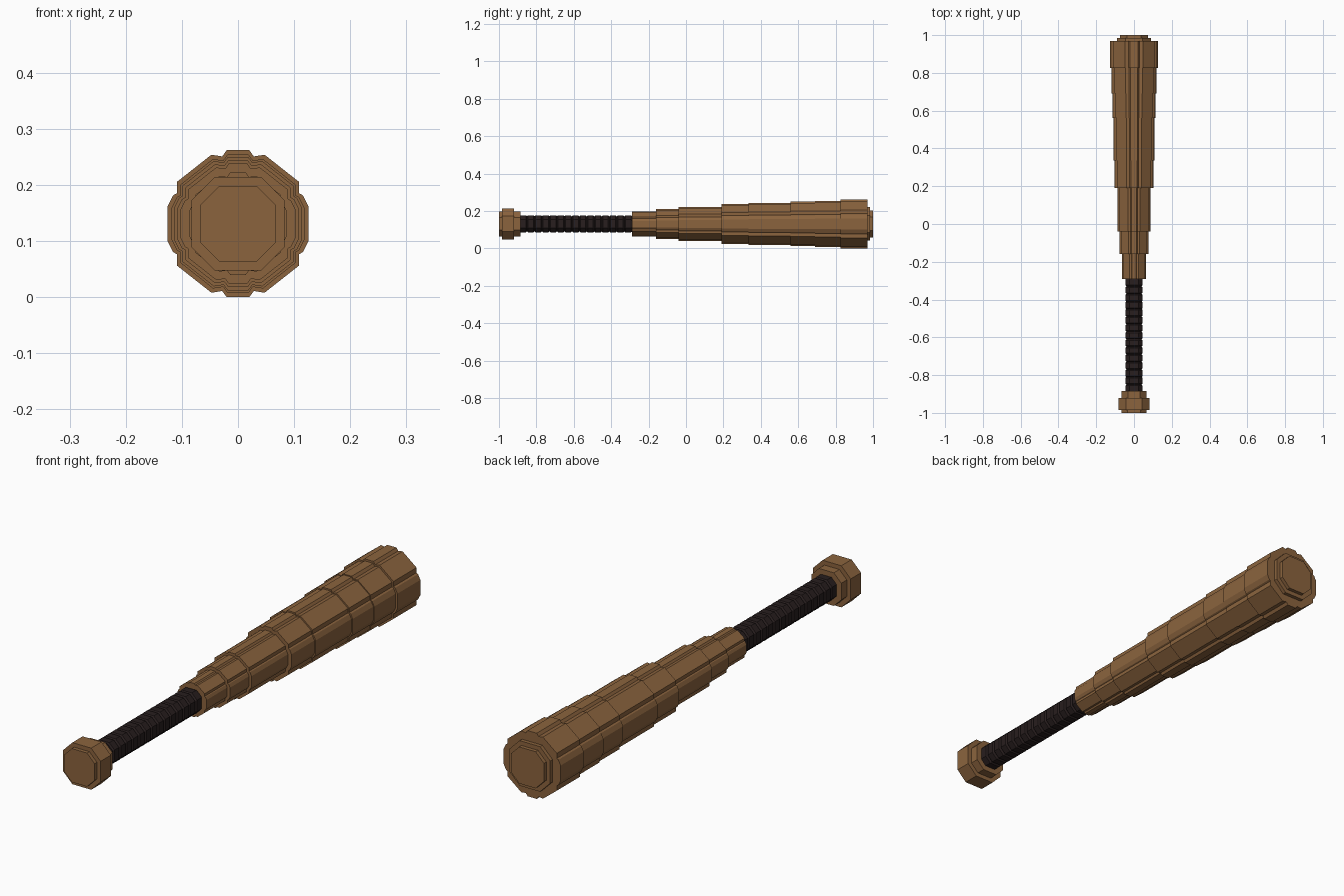
import bpy, bmesh, math

if "Cube" in bpy.data.objects:
    bpy.data.objects.remove(bpy.data.objects["Cube"])

CZ = 0.131  # height of the bat's axis


def material(name, rgb):
    m = bpy.data.materials.new(name)
    m.diffuse_color = (*rgb, 1)
    m.use_nodes = True
    m.node_tree.nodes["Principled BSDF"].inputs["Base Color"].default_value = m.diffuse_color
    return m


wood = material("brown wood", (0.26, 0.127, 0.048))
wrap = material("dark grip wrap", (0.021, 0.013, 0.013))


def mirrored(quarter):
    """Closed outline from one quarter running from top to side."""
    half = quarter + [(x, -z) for x, z in reversed(quarter)]
    return half + [(-x, z) for x, z in reversed(half)]


# Lobed barrel outline and plain octagon, both with unit radius
LOBED = mirrored([(x / 0.13, z / 0.13) for x, z in [
    (0.020, 0.130), (0.028, 0.119), (0.047, 0.122), (0.108, 0.074),
    (0.108, 0.054), (0.115, 0.050), (0.125, 0.030)]])
OCTAGON = mirrored([(0.5, 1), (1, 0.5)])


def loft(name, outline, rings, mat):
    """Join scaled copies of the outline along y; rings are (y, radius)."""
    bm = bmesh.new()
    loops = [[bm.verts.new((x * r, y, CZ + z * r)) for x, z in outline]
             for y, r in rings]
    n = len(outline)
    for a, b in zip(loops, loops[1:]):
        for i in range(n):
            j = (i + 1) % n
            bm.faces.new((a[i], a[j], b[j], b[i]))
    bm.faces.new(loops[0])
    bm.faces.new(loops[-1])
    bmesh.ops.recalc_face_normals(bm, faces=bm.faces[:])
    me = bpy.data.meshes.new(name)
    bm.to_mesh(me)
    bm.free()
    me.materials.append(mat)
    ob = bpy.data.objects.new(name, me)
    bpy.context.collection.objects.link(ob)
    return ob


def stepped(sections):
    """Rings for straight-sided steps given as (start, end, radius)."""
    return [(y, r) for a, b, r in sections for y in (a, b)]


# Barrel widening in steps towards the far end
loft("barrel", LOBED, stepped([
    (-0.29, -0.16, 0.067), (-0.16, -0.04, 0.080), (-0.04, 0.19, 0.091),
    (0.19, 0.335, 0.107), (0.335, 0.56, 0.113), (0.56, 0.69, 0.119),
    (0.69, 0.825, 0.123), (0.825, 0.97, 0.131)]), wood)

# Stepped end cap
loft("end_cap", OCTAGON, stepped([(0.96, 0.985, 0.090), (0.985, 1.0, 0.073)]), wood)

# Ribbed grip wrap
RIBS = 15
pitch = 0.60 / RIBS
grip = []
for k in range(RIBS):
    y = -0.89 + k * pitch
    grip += [(y, 0.040), (y + 0.006, 0.046), (y + pitch - 0.006, 0.046)]
grip.append((-0.285, 0.040))
loft("grip", OCTAGON, grip, wrap)

# Knob at the handle end
loft("knob", OCTAGON, stepped([
    (-1.0, -0.985, 0.067), (-0.985, -0.92, 0.083), (-0.92, -0.885, 0.066)]), wood)
